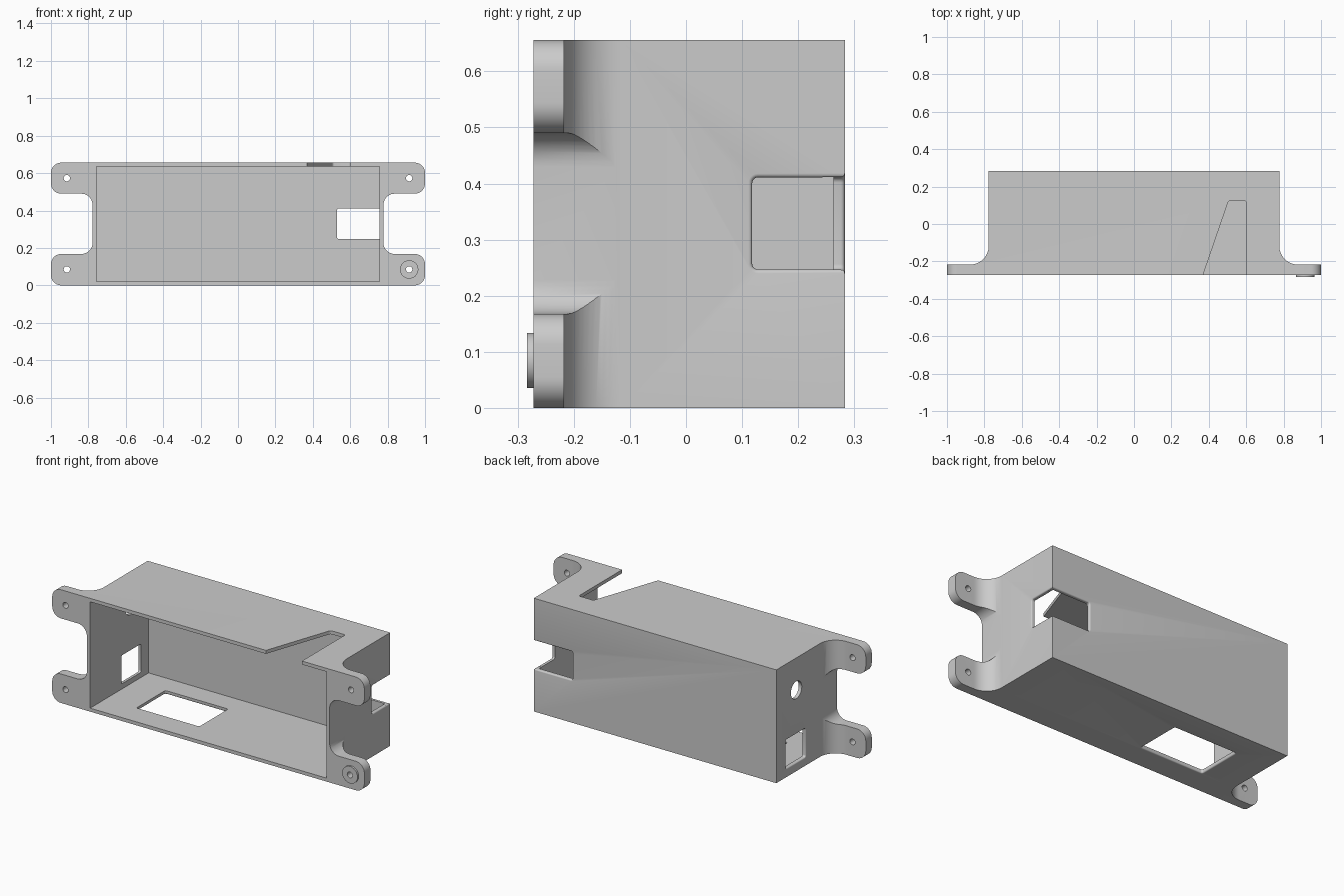
import bpy, bmesh, math
from mathutils import Vector

cube = bpy.data.objects.get("Cube")
if cube:
    bpy.data.objects.remove(cube, do_unlink=True)

grey = bpy.data.materials.new("plain grey")
grey.use_nodes = True
grey.diffuse_color = (0.6, 0.6, 0.6, 1)
grey.node_tree.nodes["Principled BSDF"].inputs["Base Color"].default_value = grey.diffuse_color

HALF, WALL, HEIGHT = 0.777, 0.02, 0.656
FRONT, BACK, LUG = -0.272, 0.283, -0.217
HOLE_R, RIM = 0.017, 0.007

# Directions in which a flat outline is extruded
AXES = {"X": lambda u, v, w: (w, u, v),
        "Y": lambda u, v, w: (u, w, v),
        "Z": lambda u, v, w: (u, v, w)}


def fillet(corners, steps=10):
    """Outline from (u, v, radius) corners with round arcs."""
    out = []
    for i, (u, v, r) in enumerate(corners):
        p = Vector((u, v))
        if not r:
            out.append(p)
            continue
        a = (Vector(corners[i - 1][:2]) - p).normalized()
        b = (Vector(corners[(i + 1) % len(corners)][:2]) - p).normalized()
        half = a.angle(b) / 2
        centre = p + (a + b).normalized() * (r / math.sin(half))
        s = p + a * (r / math.tan(half)) - centre
        e = p + b * (r / math.tan(half)) - centre
        for k in range(steps + 1):
            t = k / steps * (math.pi - 2 * half)
            sweep = math.pi - 2 * half
            out.append(centre + (s * math.sin(sweep - t) + e * math.sin(t)) / math.sin(sweep))
    return out


def mirrored(half):
    return half + [(-u, v, r) for u, v, r in reversed(half)]


def circle(u, v, r, n=48):
    return [Vector((u + r * math.cos(t * math.tau / n), v + r * math.sin(t * math.tau / n)))
            for t in range(n)]


def rect(u0, u1, v0, v1, grow=0.0, r=0.01):
    return fillet([(u0 - grow, v0 - grow, r + grow), (u1 + grow, v0 - grow, r + grow),
                   (u1 + grow, v1 + grow, r + grow), (u0 - grow, v1 + grow, r + grow)], 5)


def loft(name, axis, sections):
    """Solid through (depth, outline) sections."""
    bm = bmesh.new()
    rings = [[bm.verts.new(AXES[axis](p.x, p.y, w)) for p in pts] for w, pts in sections]
    bm.faces.new(rings[0])
    bm.faces.new(rings[-1])
    for lo, hi in zip(rings, rings[1:]):
        for i in range(len(lo)):
            j = (i + 1) % len(lo)
            bm.faces.new((lo[i], lo[j], hi[j], hi[i]))
    bmesh.ops.recalc_face_normals(bm, faces=bm.faces)
    mesh = bpy.data.meshes.new(name)
    bm.to_mesh(mesh)
    bm.free()
    mesh.materials.append(grey)
    obj = bpy.data.objects.new(name, mesh)
    bpy.context.collection.objects.link(obj)
    return obj


def prism(name, axis, pts, lo, hi):
    return loft(name, axis, [(lo, pts), (hi, pts)])


def window(axis, face, outward, bounds):
    """Cutter for a wall opening whose outer rim is rounded over."""
    sections = [(face - outward * 0.04, rect(*bounds))]
    for k in range(5):
        t = k / 4 * math.pi / 2
        sections.append((face - outward * RIM * (1 - math.sin(t)),
                         rect(*bounds, grow=RIM * (1 - math.cos(t)))))
    sections.append((face + outward * 0.02, rect(*bounds, grow=RIM)))
    return loft("window_cutter", axis, sections)


def combine(target, tool, operation="DIFFERENCE"):
    tool.hide_render = True
    mod = target.modifiers.new("cut", "BOOLEAN")
    mod.operation, mod.solver, mod.object = operation, "EXACT", tool
    bpy.context.view_layer.objects.active = target
    bpy.ops.object.modifier_apply(modifier=mod.name)
    bpy.data.objects.remove(tool, do_unlink=True)


# Housing: oversized plan with swept lugs, trimmed by the front outline
plan = fillet(mirrored([(1.1, FRONT, 0), (1.1, LUG, 0), (HALF, LUG, 0.1), (HALF, BACK, 0)]), 14)
housing = prism("housing", "Z", plan, -0.1, HEIGHT + 0.1)
slot = HALF + 0.0005
outline = fillet(mirrored([(1, 0, 0.055), (1, 0.168, 0.055), (slot, 0.168, 0.06),
                           (slot, 0.49, 0.06), (1, 0.49, 0.055), (1, HEIGHT, 0.055)]))
combine(housing, prism("outline_cutter", "Y", outline, -0.5, 0.5), "INTERSECT")

# Open front cavity
w = HALF - WALL
cavity = [Vector(p) for p in ((-w, WALL), (w, WALL), (w, HEIGHT - WALL), (-w, HEIGHT - WALL))]
combine(housing, prism("cavity_cutter", "Y", cavity, -0.5, BACK - WALL))

# Tapered notch in the top wall
notch = fillet([(0.335, -0.372, 0), (0.506, 0.125, 0.015), (0.6, 0.125, 0.01), (0.6, -0.372, 0)], 5)
combine(housing, prism("notch_cutter", "Z", notch, HEIGHT - 0.1, HEIGHT + 0.1))

# Openings: floor, right wall, and the pair that meets at the left back corner
combine(housing, window("Z", 0, -1, (-0.56, -0.157, -0.13, 0.135)))
combine(housing, window("X", -HALF, -1, (0.015, 0.195, 0.05, 0.215)))
combine(housing, window("X", HALF, 1, (0.118, 0.4, 0.247, 0.411)))
combine(housing, window("Y", BACK, 1, (0.53, 0.9, 0.2466, 0.4114)))
combine(housing, prism("cable_hole_cutter", "X", circle(0.1, 0.47, 0.05), -0.9, -0.7))

# Screw holes in the four lugs
for x in (-0.915, 0.915):
    for z in (0.085, 0.573):
        combine(housing, prism("screw_cutter", "Y", circle(x, z, HOLE_R, 24), -0.5, 0))

# Raised washer on the lower left lug
washer = prism("washer", "Y", circle(0.915, 0.085, 0.049), FRONT - 0.011, FRONT)
combine(washer, prism("screw_cutter", "Y", circle(0.915, 0.085, HOLE_R, 24), -0.5, 0))

for obj in (housing, washer):
    bpy.ops.object.select_all(action="DESELECT")
    obj.select_set(True)
    bpy.context.view_layer.objects.active = obj
    bpy.ops.object.shade_smooth_by_angle(angle=math.radians(30))
